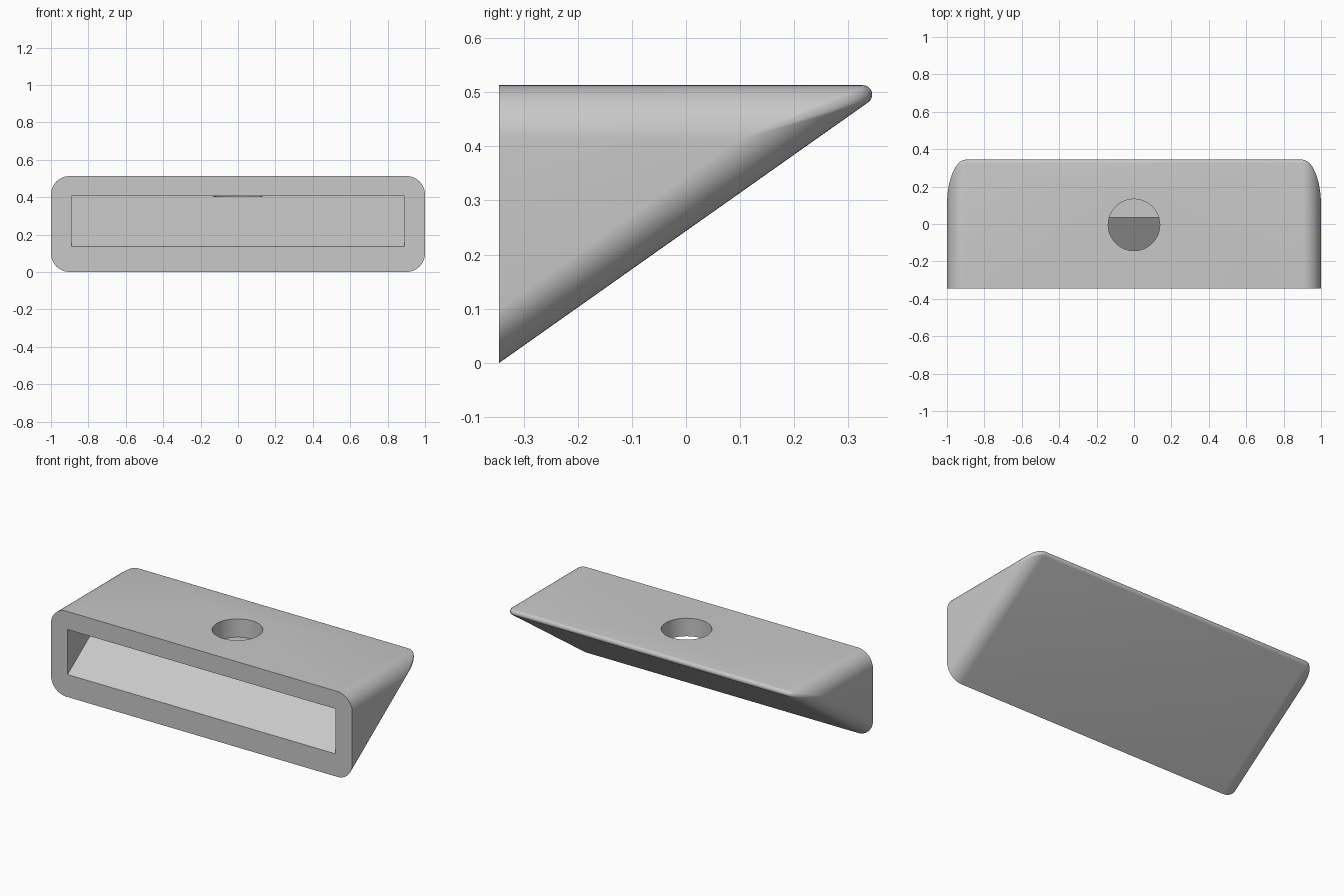
import bpy, bmesh
from math import sin, cos, tan, atan, pi, radians

if "Cube" in bpy.data.objects:
    bpy.data.objects.remove(bpy.data.objects["Cube"])

FRONT, TOP, SLOPE = -0.345, 0.513, 0.706
CORNER, TIP = 0.1, 0.0175
BETA = atan(SLOPE)

grey = bpy.data.materials.new("plain grey")
grey.use_nodes = True
grey.diffuse_color = (0.58, 0.58, 0.58, 1)
grey.node_tree.nodes["Principled BSDF"].inputs["Base Color"].default_value = grey.diffuse_color


def make_object(name, bm):
    bmesh.ops.remove_doubles(bm, verts=bm.verts, dist=1e-5)
    bmesh.ops.recalc_face_normals(bm, faces=bm.faces)
    mesh = bpy.data.meshes.new(name)
    bm.to_mesh(mesh)
    bm.free()
    mesh.materials.append(grey)
    obj = bpy.data.objects.new(name, mesh)
    bpy.context.collection.objects.link(obj)
    return obj


def loft(name, sections):
    """Skin a list of equally long closed sections and cap both ends."""
    bm = bmesh.new()
    rings = [[bm.verts.new(p) for p in s] for s in sections]
    for a, b in zip(rings, rings[1:]):
        for i in range(len(a)):
            j = (i + 1) % len(a)
            bm.faces.new((a[i], a[j], b[j], b[i]))
    bm.faces.new(rings[0])
    bm.faces.new(rings[-1])
    return make_object(name, bm)


def wedge_section(side, phi, steps=8):
    """Triangular side profile with a rounded tip, shrinking round the corner."""
    x = side * (1 - CORNER + CORNER * sin(phi))
    inset = CORNER * (1 - cos(phi))
    r = TIP * cos(phi)
    top = TOP - inset
    cy = FRONT + (top - inset) / SLOPE - r / tan(BETA / 2)
    pts = [(x, FRONT, inset), (x, FRONT, top)]
    for k in range(steps + 1):
        a = pi / 2 + (BETA - pi) * k / steps
        pts.append((x, cy + r * cos(a), top - r + r * sin(a)))
    return pts


# Wedge body with rounded ends
angles = [pi / 2 * k / 12 for k in range(13)]
sections = [wedge_section(-1, a) for a in reversed(angles)]
sections += [wedge_section(1, a) for a in angles]
body = loft("wedge_body", sections)

# Triangular pocket opening at the front, floor parallel to the underside
low, high, mouth = 0.135, 0.405, FRONT - 0.05
pocket = loft("pocket_cutter", [
    [(x, mouth, low - 0.05 * SLOPE), (x, mouth, high),
     (x, FRONT + (high - low) / SLOPE, high)] for x in (-0.89, 0.89)])

# Round hole from the top into the pocket
hole = loft("hole_cutter", [
    [(0.138 * cos(2 * pi * k / 48), -0.005 + 0.138 * sin(2 * pi * k / 48), z)
     for k in range(48)] for z in (high - 0.002, TOP + 0.1)])

bpy.context.view_layer.objects.active = body
for cutter in (pocket, hole):
    cutter.hide_render = True
    mod = body.modifiers.new(cutter.name, "BOOLEAN")
    mod.operation = "DIFFERENCE"
    mod.solver = "EXACT"
    mod.object = cutter
    bpy.ops.object.modifier_apply(modifier=mod.name)
    bpy.data.objects.remove(cutter)

# Smooth rounded edges, crisp rims
for obj in bpy.context.selected_objects:
    obj.select_set(False)
body.select_set(True)
bpy.ops.object.shade_smooth_by_angle(angle=radians(30))
